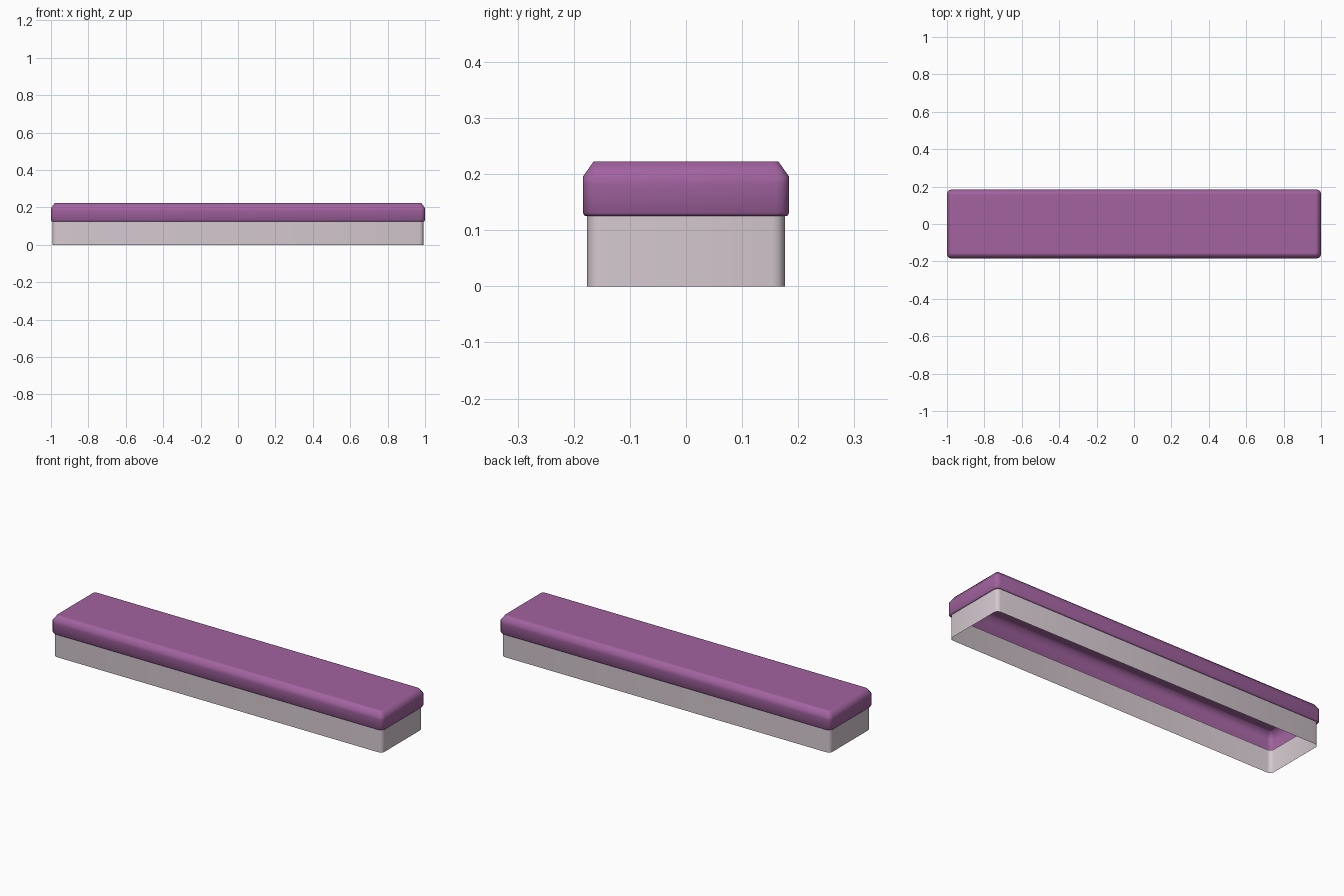
import bpy, bmesh, math

if "Cube" in bpy.data.objects:
    bpy.data.objects.remove(bpy.data.objects["Cube"])


def material(name, rgb):
    m = bpy.data.materials.new(name)
    m.diffuse_color = (*rgb, 1)
    m.use_nodes = True
    m.node_tree.nodes["Principled BSDF"].inputs["Base Color"].default_value = m.diffuse_color
    return m


def ring(hx, hy, r, z, steps=3):
    """Rounded rectangle outline at height z."""
    pts = []
    for q, (sx, sy) in enumerate([(1, 1), (-1, 1), (-1, -1), (1, -1)]):
        for i in range(steps + 1):
            a = math.pi / 2 * (q + i / steps)
            pts.append((sx * (hx - r) + r * math.cos(a),
                        sy * (hy - r) + r * math.sin(a), z))
    return pts


def shell(name, profile, mat, close_top):
    """Loft rounded rectangles (half x, half y, radius, z) into an open shell."""
    bm = bmesh.new()
    loops = [[bm.verts.new(p) for p in ring(*row)] for row in profile]
    n = len(loops[0])
    for lo, hi in zip(loops, loops[1:]):
        for i in range(n):
            j = (i + 1) % n
            bm.faces.new((lo[i], lo[j], hi[j], hi[i]))
    if close_top:
        bm.faces.new(loops[-1])
    me = bpy.data.meshes.new(name)
    bm.to_mesh(me)
    bm.free()
    ob = bpy.data.objects.new(name, me)
    bpy.context.collection.objects.link(ob)
    me.materials.append(mat)
    bpy.ops.object.select_all(action='DESELECT')
    ob.select_set(True)
    bpy.context.view_layer.objects.active = ob
    bpy.ops.object.shade_smooth_by_angle(angle=math.radians(60))
    return ob


purple = material("purple", (0.36, 0.125, 0.35))
pale = material("pale grey", (0.66, 0.58, 0.63))

# Thin skirt, open at the bottom and top
shell("skirt", [(0.992, 0.176, 0.022, 0), (0.992, 0.176, 0.022, 0.125)],
      pale, False)

# Hollow cap: small lower lip, upright sides, chamfered rim, flat top
shell("cap", [
    (0.992, 0.176, 0.022, 0.125),
    (0.996, 0.180, 0.022, 0.125),
    (1.000, 0.184, 0.022, 0.131),
    (1.000, 0.184, 0.022, 0.183),
    (1.000, 0.184, 0.022, 0.195),
    (0.981, 0.165, 0.012, 0.222),
    (0.973, 0.157, 0.008, 0.222),
], purple, True)
